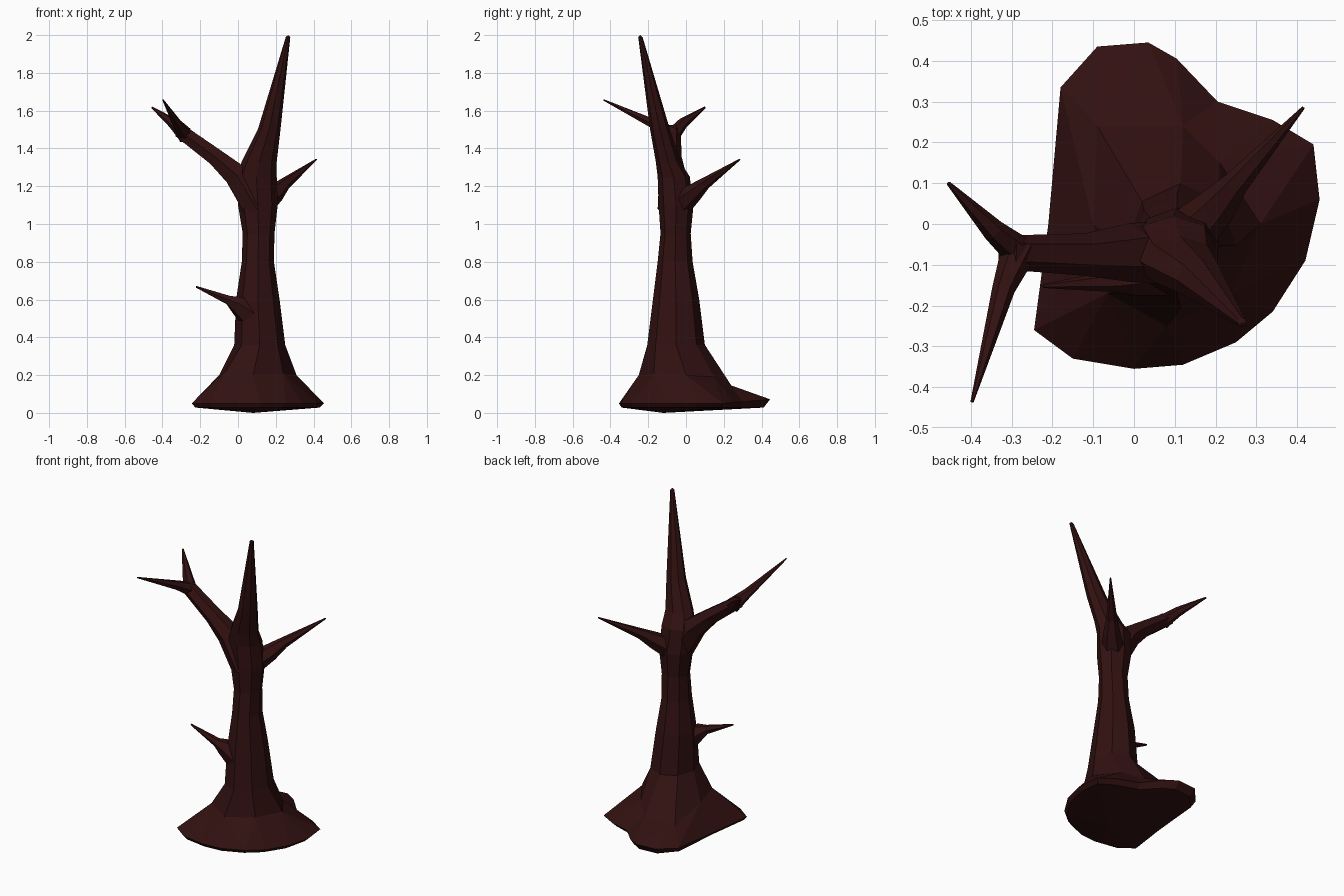
import bpy
import bmesh
from math import cos, sin, tau
from mathutils import Vector

cube = bpy.data.objects.get("Cube")
if cube:
    bpy.data.objects.remove(cube, do_unlink=True)

# Dark red-brown bark
bark = bpy.data.materials.new("dark_bark")
bark.use_nodes = True
colour = (0.032, 0.0055, 0.0055, 1)
bark.diffuse_color = colour
bark.node_tree.nodes["Principled BSDF"].inputs["Base Color"].default_value = colour


def finish(name, bm):
    """Turn a bmesh into a named, flat-shaded bark object."""
    bmesh.ops.recalc_face_normals(bm, faces=bm.faces)
    mesh = bpy.data.meshes.new(name)
    bm.to_mesh(mesh)
    bm.free()
    mesh.materials.append(bark)
    obj = bpy.data.objects.new(name, mesh)
    bpy.context.collection.objects.link(obj)
    return obj


def add_ring(bm, points):
    return [bm.verts.new(p) for p in points]


def bridge(bm, lower, upper):
    """Join two rings with the same number of points."""
    count = len(lower)
    for i in range(count):
        j = (i + 1) % count
        bm.faces.new((lower[i], lower[j], upper[j], upper[i]))


def bridge_half(bm, lower, upper):
    """Join a ring to one with half as many points."""
    count = len(upper)
    for i in range(count):
        j = (i + 1) % count
        a, b, c = lower[2 * i], lower[2 * i + 1], lower[2 * j]
        bm.faces.new((a, b, upper[i]))
        bm.faces.new((b, upper[j], upper[i]))
        bm.faces.new((b, c, upper[j]))


def fan(bm, ring, point):
    """Close a ring with triangles that meet in one point."""
    tip = bm.verts.new(point)
    for i in range(len(ring)):
        bm.faces.new((ring[i - 1], ring[i], tip))


def level_ring(x_min, x_max, y_min, y_max, z, sides=8):
    """Horizontal polygon that fills the given bounds."""
    centre = Vector(((x_min + x_max) / 2, (y_min + y_max) / 2, z))
    rx, ry = (x_max - x_min) / 2, (y_max - y_min) / 2
    return [centre + Vector((rx * cos(tau * i / sides), ry * sin(tau * i / sides), 0))
            for i in range(sides)]


def branch(name, path, sides=6):
    """Tapered limb along (position, radius) pairs, ending in a point."""
    bm = bmesh.new()
    points = [Vector(p) for p, _ in path]
    rings = []
    for i, (_, radius) in enumerate(path):
        along = (points[min(i + 1, len(path) - 1)] - points[max(i - 1, 0)]).normalized()
        side = along.cross(Vector((0, 0, 1))).normalized()
        up = side.cross(along)
        rings.append(add_ring(bm, [
            points[i] + radius * (side * cos(tau * k / sides) + up * sin(tau * k / sides))
            for k in range(sides)]))
    for lower, upper in zip(rings, rings[1:]):
        bridge(bm, lower, upper)
    bm.faces.new(rings[0])
    bm.faces.new(rings[-1])
    return finish(name, bm)


# Trunk with flared foot: outline of the foot, counter-clockwise from +x
foot = [(.455, .06), (.44, .195), (.34, .255), (.205, .3), (.105, .405), (.035, .445),
        (-.09, .435), (-.18, .335), (-.21, 0), (-.245, -.26), (-.15, -.33), (0, -.355),
        (.12, -.345), (.25, -.29), (.34, -.215), (.42, -.09)]
# Swelling where the roots leave the trunk
roots = [(.31, 0, .2), (.21, .15, .19), (.12, .24, .145), (-.09, .24, .145),
         (-.1, 0, .2), (-.065, -.17, .22), (.08, -.25, .2), (.24, -.17, .21)]
# Bounds of each trunk level: x min, x max, y min, y max, z
levels = [(-.02, .25, -.205, .1, .36), (-.01, .22, -.175, .07, .6),
          (.02, .19, -.15, .035, .8), (.025, .193, -.135, .025, .95),
          (.0, .21, -.145, .04, 1.1), (-.01, .205, -.15, .02, 1.25),
          (.02, .205, -.16, -.03, 1.33), (.105, .225, -.19, -.085, 1.5),
          (.253, .277, -.253, -.23, 1.99)]

bm = bmesh.new()
base_centre = Vector((.08, -.12, 0))
rim = add_ring(bm, [(x, y, .05 + max(0, y - .2) * .09) for x, y in foot])
under = add_ring(bm, [base_centre.lerp(Vector((x, y, .03)), .94) for x, y in foot])
swell = add_ring(bm, roots)
bridge(bm, under, rim)
fan(bm, under, base_centre)
bridge_half(bm, rim, swell)
below = swell
for level in levels:
    ring = add_ring(bm, level_ring(*level))
    bridge(bm, below, ring)
    below = ring
fan(bm, below, (.265, -.243, 2))
finish("trunk", bm)

# Upper right limb and its two twigs
branch("upper_limb", [((.1, -.07, 1.08), .08), ((-.01, -.07, 1.26), .072),
                      ((-.12, -.075, 1.355), .052), ((-.31, -.07, 1.495), .042)])
branch("upper_twig_back", [((-.28, -.07, 1.47), .04), ((-.345, -.015, 1.535), .028),
                           ((-.455, .1, 1.617), .005)])
branch("upper_twig_front", [((-.28, -.06, 1.47), .045), ((-.32, -.16, 1.525), .028),
                            ((-.397, -.436, 1.657), .004)])

# Left limb, pointing backwards
branch("left_limb", [((.12, -.04, 1.1), .07), ((.2, .04, 1.165), .05),
                     ((.25, .1, 1.215), .032), ((.415, .285, 1.342), .004)])

# Low stub on the right
branch("low_stub", [((.07, -.1, .52), .08), ((-.01, -.13, .578), .048),
                    ((-.05, -.14, .597), .027), ((-.222, -.152, .668), .005)])
